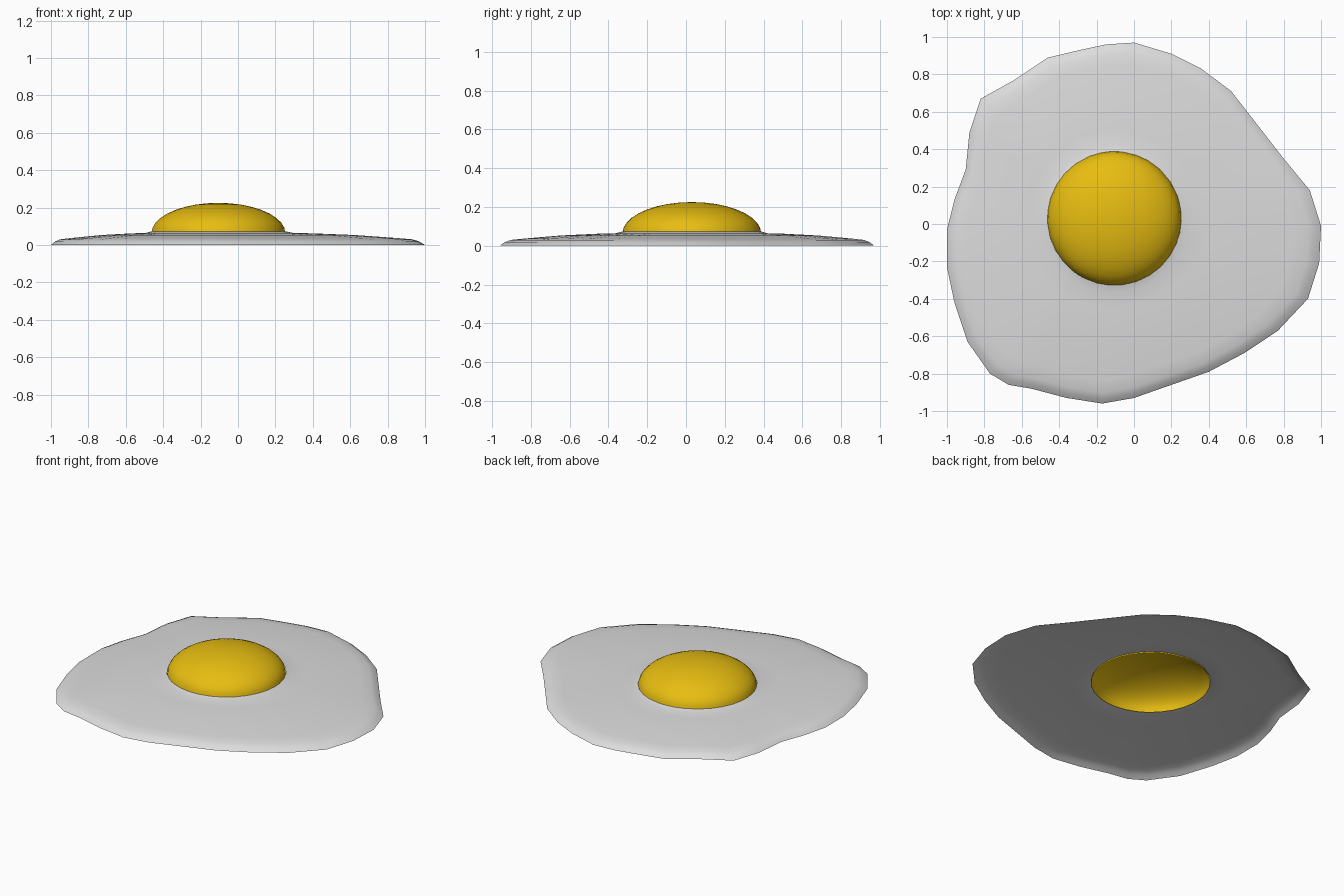
import bpy
import bmesh
import math
from mathutils import Vector

cube = bpy.data.objects.get("Cube")
if cube:
    bpy.data.objects.remove(cube, do_unlink=True)


def material(name, colour):
    mat = bpy.data.materials.new(name)
    mat.use_nodes = True
    mat.diffuse_color = colour
    mat.node_tree.nodes["Principled BSDF"].inputs["Base Color"].default_value = colour
    return mat


def shell(name, loops, mat, cap=None):
    """Skin a list of closed point loops, outer to inner, as an open smooth shell."""
    bm = bmesh.new()
    rows = [[bm.verts.new(p) for p in loop] for loop in loops]
    count = len(rows[0])
    for outer, inner in zip(rows, rows[1:]):
        for i in range(count):
            j = (i + 1) % count
            bm.faces.new((outer[i], outer[j], inner[j], inner[i]))
    if cap is not None:
        tip = bm.verts.new(cap)
        for i in range(count):
            bm.faces.new((rows[-1][i], rows[-1][(i + 1) % count], tip))
    for face in bm.faces:
        face.smooth = True
    mesh = bpy.data.meshes.new(name)
    bm.to_mesh(mesh)
    bm.free()
    mesh.materials.append(mat)
    obj = bpy.data.objects.new(name, mesh)
    bpy.context.collection.objects.link(obj)
    return obj


white = material("egg white", (0.72, 0.72, 0.72, 1))
yellow = material("yolk yellow", (0.88, 0.56, 0.006, 1))

# Irregular rim of the white
rim = [(0, .97), (.2, .91), (.36, .83), (.52, .71), (.66, .53), (.8, .35),
       (.94, .18), (1, -.01), (.99, -.21), (.93, -.4), (.77, -.57),
       (.59, -.69), (.4, -.79), (.2, -.86), (0, -.93), (-.17, -.96),
       (-.36, -.93), (-.55, -.88), (-.67, -.86), (-.77, -.8), (-.89, -.63),
       (-.96, -.42), (-1, -.23), (-1, -.03), (-.96, .13), (-.9, .29),
       (-.88, .49), (-.82, .67), (-.64, .77), (-.46, .89), (-.29, .93),
       (-.15, .96)]
rim = [Vector((x, y, 0)) for x, y in reversed(rim)]

# Yolk base circle, sharing the angles of the rim points
centre = Vector((-.105, .03, 0))
radius = .358
base = [centre + (p - centre).normalized() * radius for p in rim]

# White: steep lip, gentle rise, slight upturn where it meets the yolk
profile = [(0, 0), (.04, .018), (.09, .03), (.2, .037), (.5, .053),
           (.8, .062), (.94, .064), (1, .073)]
shell("egg_white",
      [[p.lerp(q, t) + Vector((0, 0, z)) for p, q in zip(rim, base)]
       for t, z in profile], white)

# Yolk: hollow flattened dome
floor, height, steps = .064, .161, 9
dome = []
for k in range(steps):
    a = math.pi / 2 * k / steps
    lift = Vector((0, 0, floor + height * math.sin(a)))
    dome.append([centre.lerp(q, math.cos(a)) + lift for q in base])
shell("yolk", dome, yellow, centre + Vector((0, 0, floor + height)))
